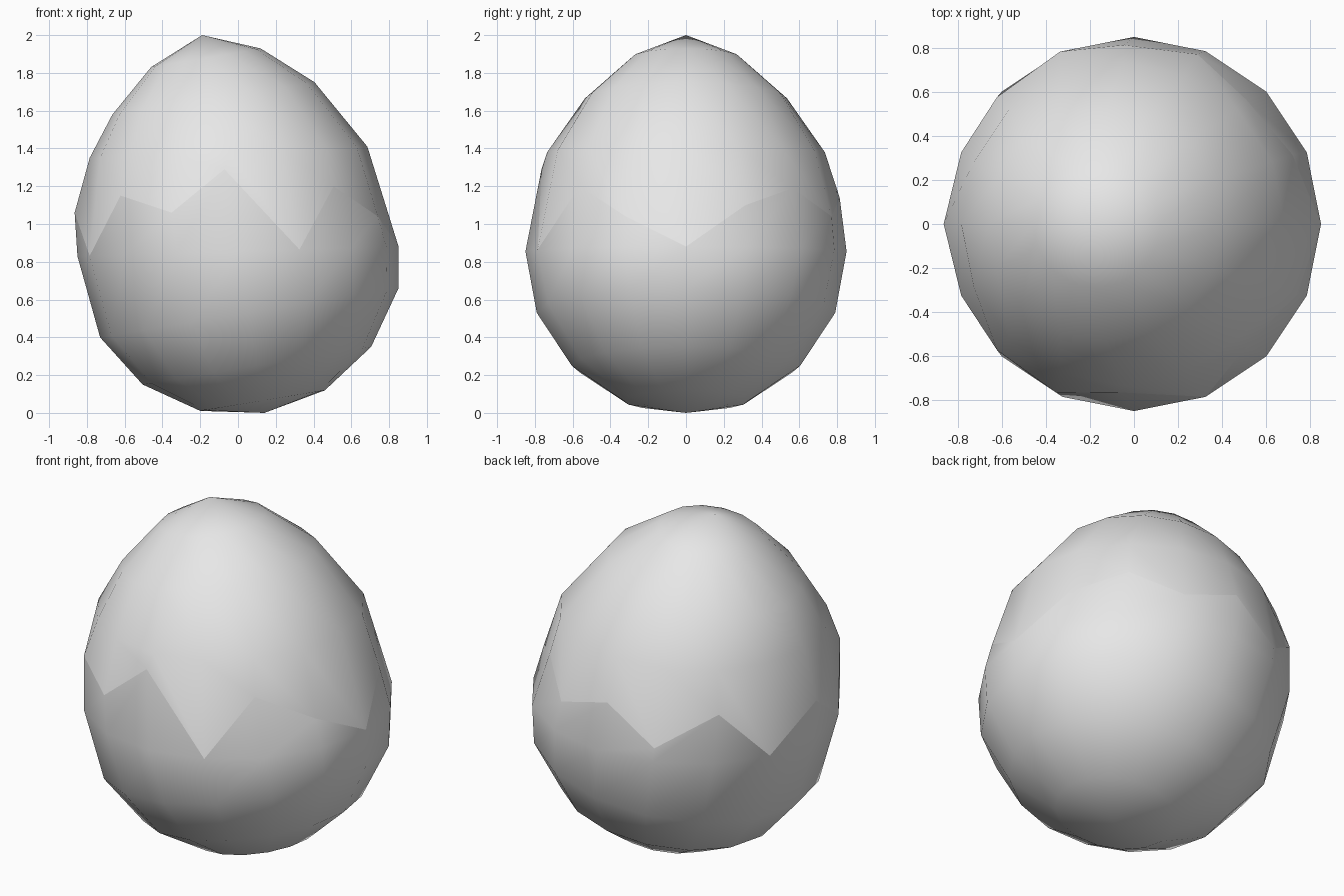
import bpy, bmesh
from math import sin, cos, tau

if "Cube" in bpy.data.objects:
    bpy.data.objects.remove(bpy.data.objects["Cube"])

SIDES = 16
ANGLES = [tau * k / SIDES for k in range(SIDES)]

shell_grey = bpy.data.materials.new("shell_grey")
shell_grey.use_nodes = True
colour = (0.8, 0.8, 0.8, 1)
shell_grey.diffuse_color = colour
shell_grey.node_tree.nodes["Principled BSDF"].inputs["Base Color"].default_value = colour

# Height of the crack on each meridian, starting at the front; 0 falls on the equator
CRACK = [1.29, 0, 1.2, 1.04, 0, 1.1, 1.19, 1.04, 1.14, 0.93, 1.13, 0, 1.06, 0, 1.15, 1.06]


def ring(cx, z, r, slope):
    """Leaning ring around the egg."""
    return [(cx + r * sin(t), -r * cos(t), z + slope * r * sin(t)) for t in ANGLES]


def crack_ring(equator):
    """Zigzag ring that follows the bulge of the egg."""
    points = []
    for t, height, base in zip(ANGLES, CRACK, equator):
        if height == 0:
            points.append(base)
            continue
        rise = height - 0.855
        r = 0.85 - 0.45 * rise * rise
        points.append((-0.165 * rise + r * sin(t), -r * cos(t), height))
    return points


def shell(name, pole, rings):
    """Smooth open shell from a pole through a list of rings."""
    bm = bmesh.new()
    tip = bm.verts.new(pole)
    loops = [[bm.verts.new(p) for p in points] for points in rings]
    for k in range(SIDES):
        n = (k + 1) % SIDES
        bm.faces.new((tip, loops[0][k], loops[0][n]))
        for a, b in zip(loops, loops[1:]):
            bm.faces.new((a[k], b[k], b[n], a[n]))
    bmesh.ops.remove_doubles(bm, verts=bm.verts, dist=0.001)
    bmesh.ops.recalc_face_normals(bm, faces=bm.faces)
    # Make sure the open shell faces outward
    if sum((f.normal.dot(f.calc_center_median() - bm_centre) for f in bm.faces)) < 0:
        bmesh.ops.reverse_faces(bm, faces=bm.faces)
    for f in bm.faces:
        f.smooth = True
    mesh = bpy.data.meshes.new(name)
    bm.to_mesh(mesh)
    bm.free()
    mesh.materials.append(shell_grey)
    obj = bpy.data.objects.new(name, mesh)
    bpy.context.collection.objects.link(obj)
    return obj


from mathutils import Vector
bm_centre = Vector((0, 0, 0.9))

equator = ring(0, 0.855, 0.85, 0.03)
crack = crack_ring(equator)

# Lower half of the egg
shell("lower_shell", (0.14, 0, 0), [
    ring(0.13, 0.065, 0.33, 0.165),
    ring(0.10, 0.25, 0.605, 0.165),
    ring(0.06, 0.53, 0.79, 0.165),
    equator, crack])

# Upper half of the egg
shell("upper_shell", (-0.19, 0, 2), [
    ring(-0.17, 1.88, 0.29, 0.17),
    ring(-0.13, 1.665, 0.535, 0.16),
    ring(-0.05, 1.38, 0.735, 0.04),
    crack])
